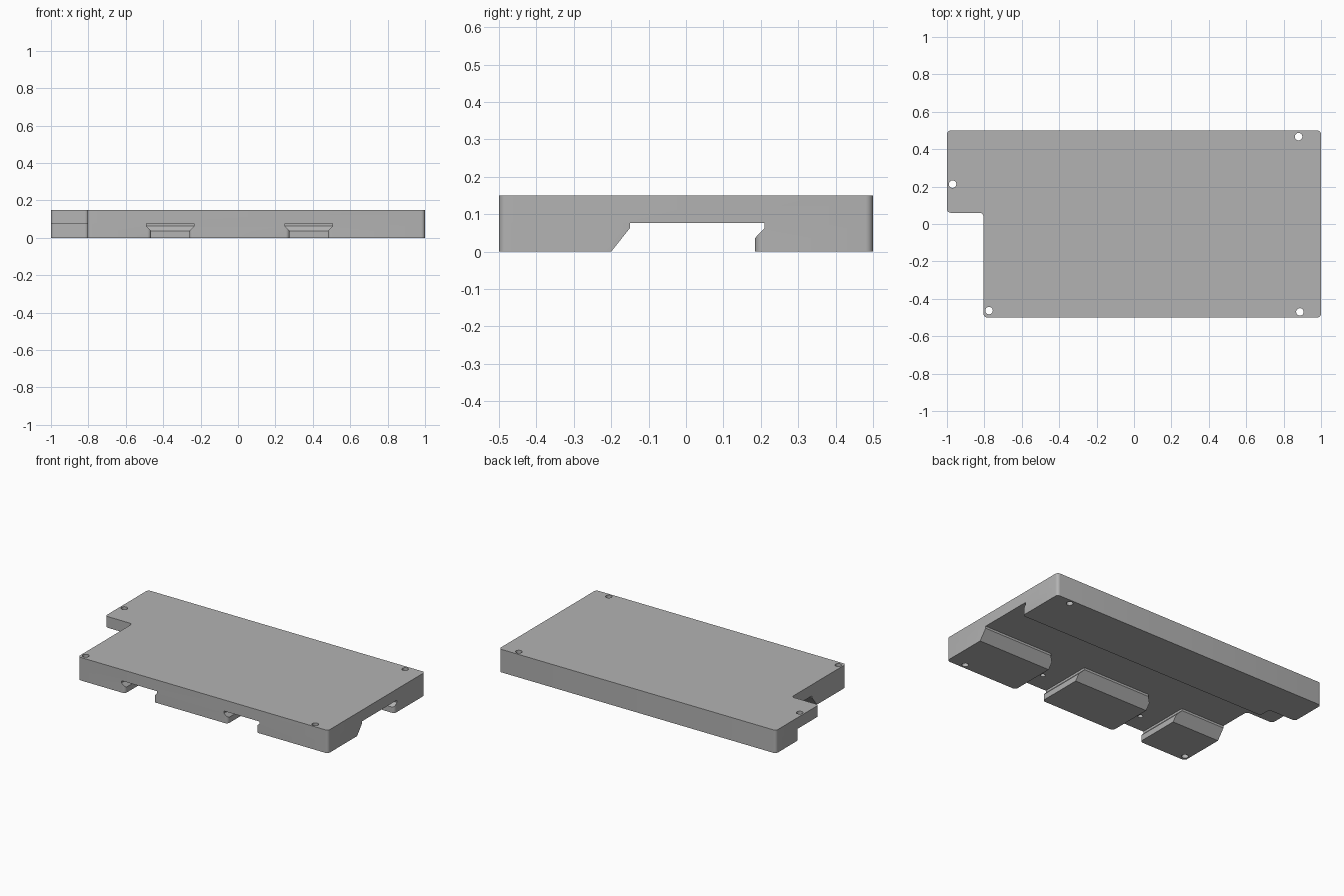
import bpy, bmesh, math
from mathutils import Vector

if "Cube" in bpy.data.objects:
    bpy.data.objects.remove(bpy.data.objects["Cube"], do_unlink=True)

HEIGHT, CEILING, RADIUS = 0.15, 0.077, 0.02

grey = bpy.data.materials.new("plain grey")
grey.use_nodes = True
grey.diffuse_color = (0.45, 0.45, 0.45, 1)
grey.node_tree.nodes["Principled BSDF"].inputs["Base Color"].default_value = grey.diffuse_color


def rounded(points, r=RADIUS, steps=6):
    """Replace each corner of a right-angled outline with an arc."""
    out = []
    for i, p in enumerate(points):
        p = Vector(p)
        a = (Vector(points[i - 1]) - p).normalized()
        b = (Vector(points[(i + 1) % len(points)]) - p).normalized()
        centre = p + (a + b) * r
        for k in range(steps + 1):
            t = math.pi / 2 * k / steps
            out.append(tuple(centre - b * r * math.cos(t) - a * r * math.sin(t)))
    return out


def prism(name, outline, start, end, axis="Z"):
    """Extrude a 2D outline along an axis."""
    place = {"Z": lambda u, v, w: (u, v, w),
             "X": lambda u, v, w: (w, u, v),
             "Y": lambda u, v, w: (u, w, v)}[axis]
    bm = bmesh.new()
    face = bm.faces.new([bm.verts.new(place(u, v, start)) for u, v in outline])
    extruded = bmesh.ops.extrude_face_region(bm, geom=[face])["geom"]
    shift = Vector(place(0, 0, end - start))
    bmesh.ops.translate(bm, vec=shift,
                        verts=[g for g in extruded if isinstance(g, bmesh.types.BMVert)])
    bmesh.ops.recalc_face_normals(bm, faces=bm.faces)
    mesh = bpy.data.meshes.new(name)
    bm.to_mesh(mesh)
    bm.free()
    mesh.materials.append(grey)
    obj = bpy.data.objects.new(name, mesh)
    bpy.context.collection.objects.link(obj)
    return obj


def combine(target, other, operation):
    """Apply a boolean and remove the helper."""
    mod = target.modifiers.new("combine", "BOOLEAN")
    mod.operation, mod.solver, mod.object = operation, "EXACT", other
    bpy.context.view_layer.objects.active = target
    bpy.ops.object.modifier_apply(modifier=mod.name)
    bpy.data.objects.remove(other, do_unlink=True)


def circle(x, y, r, sides=24):
    return [(x + r * math.cos(math.tau * k / sides), y + r * math.sin(math.tau * k / sides))
            for k in range(sides)]


# Top plate with the stepped corner
plate = prism("mounting_plate", rounded(
    [(-0.805, -0.5), (1, -0.5), (1, 0.5), (-1, 0.5), (-1, 0.06), (-0.805, 0.06)]),
    CEILING, HEIGHT)

# Rear bar and three front blocks below the plate
footprints = [[(-0.805, 0.185), (1, 0.185), (1, 0.5), (-1, 0.5), (-1, 0.265), (-0.805, 0.265)]]
for x0, x1 in ((-0.805, -0.465), (-0.26, 0.275), (0.48, 1)):
    footprints.append([(x0, -0.5), (x1, -0.5), (x1, -0.1), (x0, -0.1)])
blocks = [prism("block", rounded(f), 0, CEILING) for f in footprints]

# Rail channel: sloped front wall, undercut rear wall
channel = [(-0.2, 0), (-0.208, -0.01), (0.15, -0.01), (0.15, 0.037), (0.185, 0.037),
           (0.21, 0.063), (0.21, 0.08), (-0.15, 0.08), (-0.15, 0.063)]
for block in blocks:
    combine(block, prism("channel_cutter", channel, -1.1, 1.1, "X"), "DIFFERENCE")

# Undercuts along both sides of each front slot
for x in (-0.3625, 0.3775):
    slot = [(x - 0.1025, 0.037), (x + 0.1025, 0.037), (x + 0.1275, 0.063),
            (x + 0.1275, 0.08), (x - 0.1275, 0.08), (x - 0.1275, 0.063)]
    for block in blocks[1:]:
        combine(block, prism("slot_cutter", slot, -0.6, -0.05, "Y"), "DIFFERENCE")

for block in blocks:
    combine(plate, block, "UNION")

# Corner screw holes, and blind holes in the slots
for x, y in ((0.88, 0.467), (0.887, -0.47), (-0.775, -0.463), (-0.97, 0.213)):
    combine(plate, prism("hole_cutter", circle(x, y, 0.02), -0.1, 0.3), "DIFFERENCE")
for x in (-0.3625, 0.3775):
    combine(plate, prism("hole_cutter", circle(x, -0.375, 0.015), 0.0, 0.12), "DIFFERENCE")

bpy.ops.object.select_all(action="DESELECT")
plate.select_set(True)
bpy.context.view_layer.objects.active = plate
bpy.ops.object.shade_smooth_by_angle(angle=math.radians(30))
